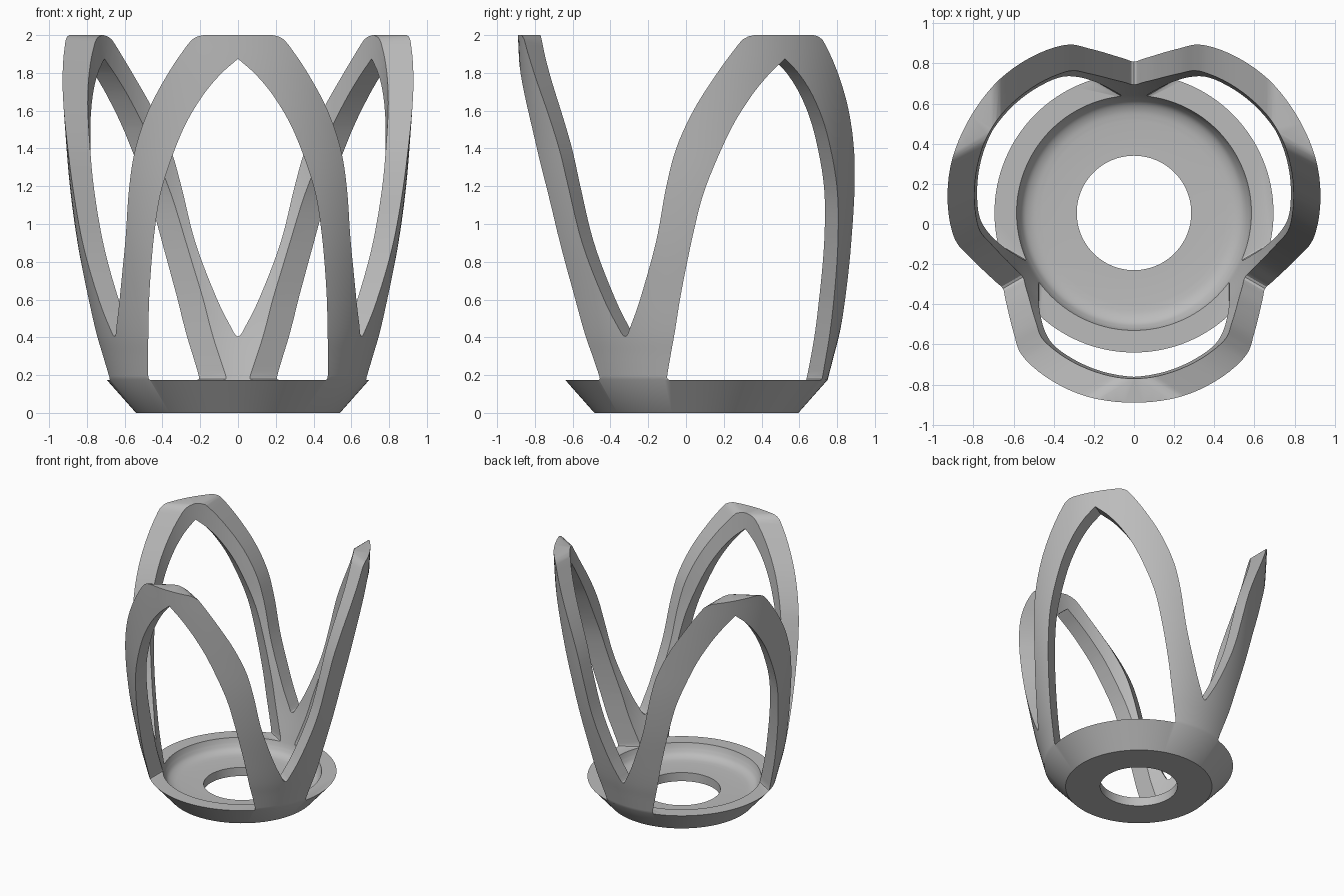
import bpy, bmesh, math
from mathutils import Matrix, Vector

CENTRE_Y = 0.055
RIM_Z = 0.175
STEPS = 128

if "Cube" in bpy.data.objects:
    bpy.data.objects.remove(bpy.data.objects["Cube"])

grey = bpy.data.materials.new("plain_grey")
grey.use_nodes = True
colour = (0.5, 0.5, 0.5, 1)
grey.diffuse_color = colour
grey.node_tree.nodes["Principled BSDF"].inputs["Base Color"].default_value = colour


def smooth_path(points, steps=6):
    """Catmull-Rom curve through 2D points."""
    pts = [Vector(p) for p in points]
    pts = [2 * pts[0] - pts[1]] + pts + [2 * pts[-1] - pts[-2]]
    out = []
    for a, b, c, d in zip(pts, pts[1:], pts[2:], pts[3:]):
        for i in range(steps):
            t = i / steps
            out.append(0.5 * (2 * b + (c - a) * t + (2 * a - 5 * b + 4 * c - d) * t * t
                              + (3 * b - a - 3 * c + d) * t ** 3))
    return out + [pts[-2]]


def make_object(name, bm):
    bmesh.ops.recalc_face_normals(bm, faces=bm.faces)
    mesh = bpy.data.meshes.new(name)
    bm.to_mesh(mesh)
    bm.free()
    mesh.materials.append(grey)
    obj = bpy.data.objects.new(name, mesh)
    bpy.context.collection.objects.link(obj)
    return obj


def revolve(name, profile):
    """Closed (radius, z) profile turned around the cup axis."""
    bm = bmesh.new()
    rings = []
    for i in range(STEPS):
        a = math.tau * i / STEPS
        rings.append([bm.verts.new((r * math.cos(a), CENTRE_Y + r * math.sin(a), z))
                      for r, z in profile])
    n = len(profile)
    for i in range(STEPS):
        p, q = rings[i], rings[(i + 1) % STEPS]
        for j in range(n):
            k = (j + 1) % n
            bm.faces.new((p[j], q[j], q[k], p[k]))
    return make_object(name, bm)


def radial_cutter(name, half, angle, start):
    """Mirrored (half width, z) outline pushed outward along an angle."""
    outline = [(w, z) for w, z in half] + [(-w, z) for w, z in reversed(half) if w > 1e-4]
    bm = bmesh.new()
    face = bm.faces.new([bm.verts.new((start, w, z)) for w, z in outline])
    new = bmesh.ops.extrude_face_region(bm, geom=[face])["geom"]
    moved = [v for v in new if isinstance(v, bmesh.types.BMVert)]
    bmesh.ops.translate(bm, verts=moved, vec=(1.4 - start, 0, 0))
    bmesh.ops.transform(bm, verts=bm.verts,
                        matrix=Matrix.Translation((0, CENTRE_Y, 0)) @ Matrix.Rotation(angle, 4, "Z"))
    obj = make_object(name, bm)
    obj.hide_render = True
    return obj


# Bowl and tall wall as one revolved shell
outer = smooth_path([(0.695, RIM_Z), (0.727, 0.3), (0.758, 0.42), (0.795, 0.6), (0.85, 0.9),
                     (0.89, 1.2), (0.915, 1.5), (0.935, 1.8), (0.945, 2)])
inner = smooth_path([(0.825, 2), (0.79, 1.5), (0.77, 1.2), (0.73, 0.9), (0.675, 0.6),
                     (0.64, 0.41), (0.585, RIM_Z)])
bowl = smooth_path([(0.575, 0.14), (0.55, 0.1), (0.51, 0.078), (0.46, 0.07)], 4)
profile = [(0.285, 0), (0.54, 0)] + outer + inner + bowl + [(0.285, 0.07)]
holder = revolve("petal_holder", profile)

# Pointed window inside each petal, with small rounded foot corners
window = [(0.465, RIM_Z), (0.472, 0.179), (0.475, 0.19)] + smooth_path(
    [(0.476, 0.22), (0.475, 0.4), (0.468, 0.65), (0.443, 0.95), (0.4, 1.2),
     (0.3, 1.48), (0.2, 1.66), (0.1, 1.785), (0, 1.875)])

# Flared gap between neighbouring petals, with a softened top corner
gap = [(0, 0.405), (0.012, 0.41)] + smooth_path(
    [(0.022, 0.425), (0.11, 0.6), (0.225, 0.9), (0.3, 1.2), (0.358, 1.4),
     (0.447, 1.6), (0.56, 1.8), (0.65, 1.95)]) + [(0.668, 1.977), (0.69, 1.993), (0.715, 2.001), (0.715, 2.1)]

cutters = []
for i in range(3):
    turn = math.tau * i / 3
    cutters.append(radial_cutter("window_cutter", window, turn - math.pi / 2, 0.31))
    cutters.append(radial_cutter("gap_cutter", gap, turn + math.pi / 2, 0.3))

for c in cutters:
    mod = holder.modifiers.new("cut", "BOOLEAN")
    mod.operation = "DIFFERENCE"
    mod.solver = "EXACT"
    mod.object = c

# Bake the cuts and discard the cutters
bpy.context.view_layer.update()
graph = bpy.context.evaluated_depsgraph_get()
baked = bpy.data.meshes.new_from_object(holder.evaluated_get(graph))
holder.modifiers.clear()
holder.data = baked
for c in cutters:
    bpy.data.objects.remove(c)

bpy.ops.object.select_all(action="DESELECT")
holder.select_set(True)
bpy.context.view_layer.objects.active = holder
bpy.ops.object.shade_smooth_by_angle(angle=math.radians(30))
